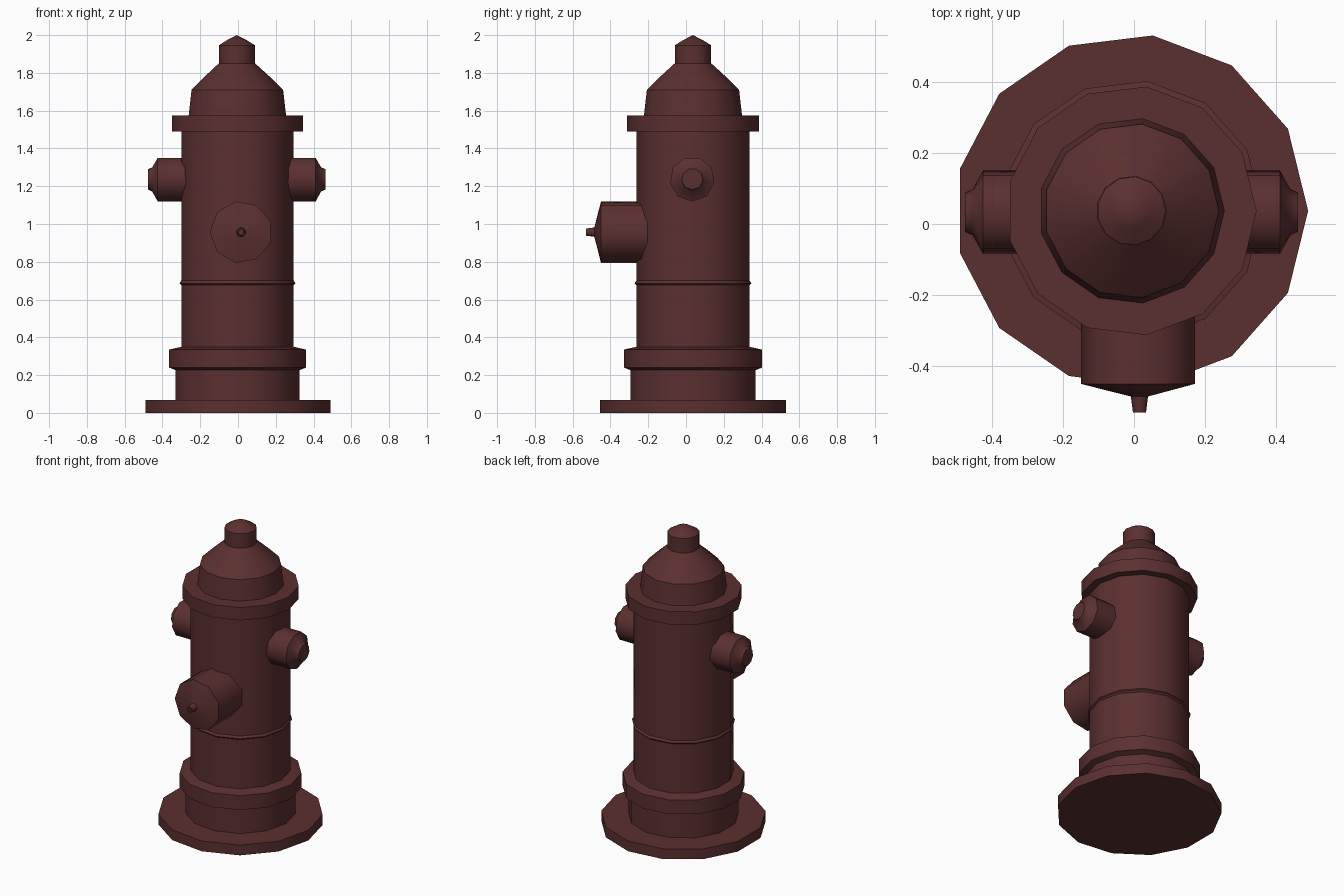
import bpy, bmesh, math
from mathutils import Vector

if "Cube" in bpy.data.objects:
    bpy.data.objects.remove(bpy.data.objects["Cube"])

mat = bpy.data.materials.new("dark red paint")
mat.diffuse_color = (0.105, 0.029, 0.029, 1)
mat.use_nodes = True
mat.node_tree.nodes["Principled BSDF"].inputs["Base Color"].default_value = mat.diffuse_color
CX, CY = -0.007, 0.037          # axis of the main barrel


def lathe(name, profile, sides, origin, axis, start, smooth):
    """Revolve (radius, distance) points about an axis; start = direction of first vertex."""
    origin, w, u = Vector(origin), Vector(axis), Vector(start)
    v = w.cross(u)
    bm = bmesh.new()
    rings = []
    for r, d in profile:
        if r == 0:
            rings.append([bm.verts.new(origin + w * d)])
            continue
        rings.append([bm.verts.new(origin + w * d + (u * math.cos(a) + v * math.sin(a)) * r)
                      for a in (2 * math.pi * i / sides for i in range(sides))])
    for a, b in zip(rings, rings[1:]):
        for i in range(sides):
            j = (i + 1) % sides
            if len(b) == 1:
                bm.faces.new((a[i], a[j], b[0]))
            else:
                bm.faces.new((a[i], a[j], b[j], b[i]))
    bm.faces.new(rings[0][::-1])
    if len(rings[-1]) > 1:
        bm.faces.new(rings[-1])
    bmesh.ops.recalc_face_normals(bm, faces=bm.faces)
    me = bpy.data.meshes.new(name)
    bm.to_mesh(me)
    bm.free()
    me.materials.append(mat)
    ob = bpy.data.objects.new(name, me)
    bpy.context.collection.objects.link(ob)
    bpy.ops.object.select_all(action='DESELECT')
    bpy.context.view_layer.objects.active = ob
    ob.select_set(True)
    bpy.ops.object.shade_smooth_by_angle(angle=math.radians(smooth))
    return ob


def upright(name, profile):
    return lathe(name, profile, 13, (CX, CY, 0), (0, 0, 1), (1, 0, 0), 29)


# ground plate, foot, collar and barrel with its thin bead
upright("ground_plate_and_barrel", [
    (0.497, 0), (0.497, 0.068), (0.333, 0.068), (0.333, 0.226), (0.368, 0.24),
    (0.368, 0.335), (0.302, 0.35), (0.302, 0.676), (0.312, 0.686),
    (0.302, 0.7), (0.302, 1.5)])
# flange under the bonnet
upright("bonnet_flange", [(0.352, 1.49), (0.352, 1.575)])
# domed bonnet
upright("bonnet", [(0.262, 1.57), (0.246, 1.71), (0.175, 1.78), (0.098, 1.85)])
# top operating nut
upright("top_nut", [(0.097, 1.84), (0.097, 1.946), (0.05, 1.975), (0, 2.0)])

# side outlets, mirrored left and right
for side, label in ((1, "right"), (-1, "left")):
    lathe(label + "_outlet", [(0.119, 0.2), (0.119, 0.418), (0.066, 0.447),
                              (0.056, 0.469)],
          9, (CX, CY - 0.004, 1.238), (side, 0, 0), (0, 0, -1), 42)

# large front outlet with shallow cone cap
FRONT = (0.016, 0, 0.957)
lathe("front_outlet", [(0.165, 0.15), (0.165, 0.45), (0.026, 0.485)],
      9, FRONT, (0, -1, 0), (-1, 0, 0), 42)
# small tapered nut with a recessed tip
lathe("front_outlet_nut", [(0.027, 0.47), (0.019, 0.53), (0.011, 0.53), (0.011, 0.52)],
      9, FRONT, (0, -1, 0), (-1, 0, 0), 42)
